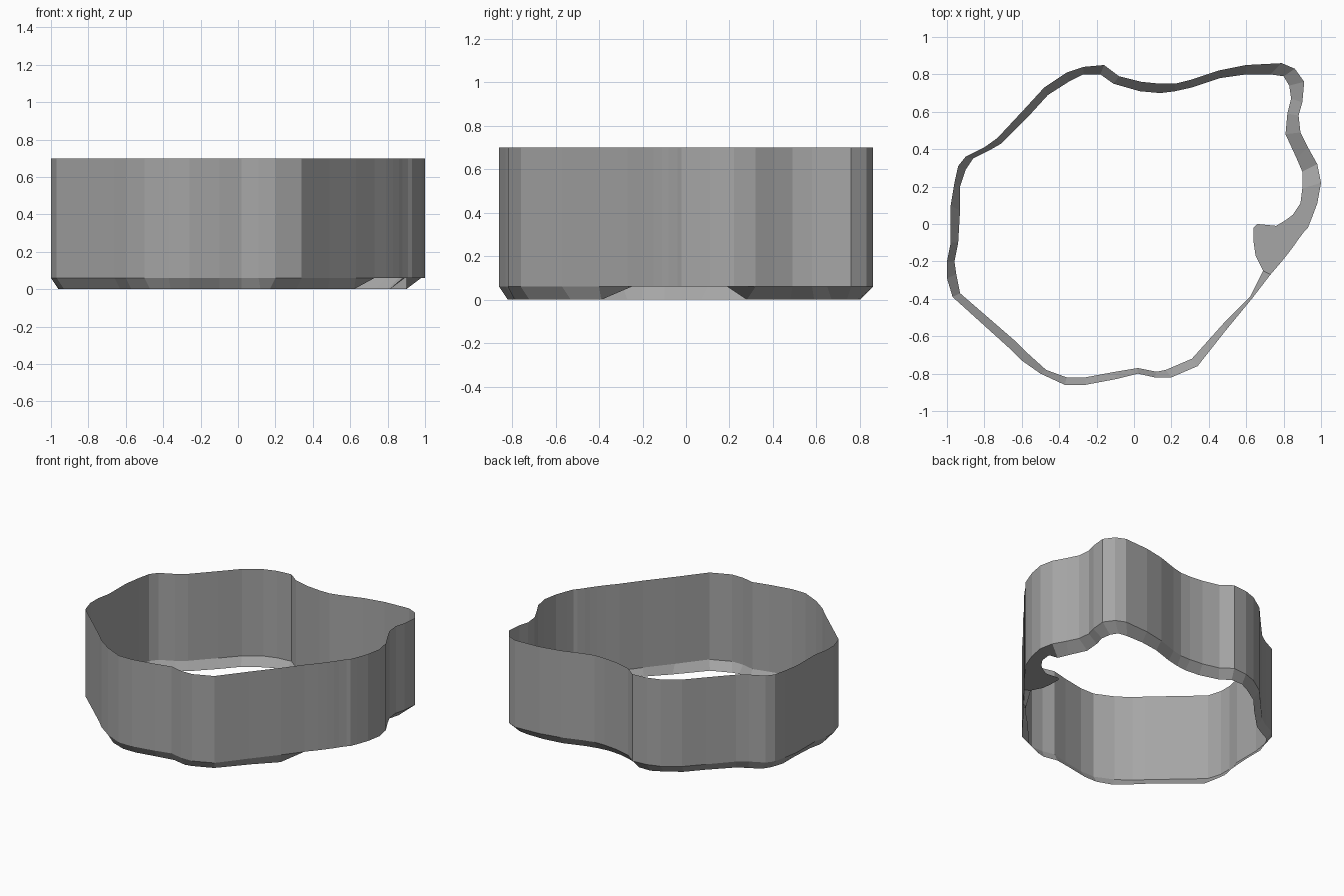
import bpy
import bmesh

cube = bpy.data.objects.get("Cube")
if cube:
    bpy.data.objects.remove(cube, do_unlink=True)

TOP, SHOULDER, FLOOR = 0.70, 0.06, 0.0

# Outline of the wall, counter-clockwise, in hundredths of a unit
wall_outline = [
    (34, -76), (49, -57), (63, -40), (73, -27), (79, -20), (83, -15), (86, -11),
    (88, -8), (91, -4), (93, -2), (95, 3), (98, 11), (100, 22), (98, 32),
    (93, 41), (89, 49), (88, 58), (90, 65), (91, 76), (86, 83), (79, 86),
    (60, 85), (45, 82), (30, 77), (22, 75), (14, 75), (4, 76), (-8, 79),
    (-16, 85), (-27, 84), (-36, 81), (-48, 73), (-59, 61), (-73, 46), (-80, 41),
    (-90, 36), (-94, 31), (-96, 22), (-98, 10), (-98, -10), (-100, -20),
    (-100, -29), (-97, -39), (-66, -67), (-60, -73), (-50, -80), (-37, -86),
    (-26, -86), (-10, -83), (2, -80), (11, -82), (20, -82),
]

# Matching inner edge of the bottom lip
lip_outline = [
    (31, -72), (48, -53), (62, -39), (69, -25), (65, -17), (64, -10), (64, -2),
    (66, 0), (76, -1), (81, 2), (85, 5), (89, 11), (90, 19), (90, 28),
    (87, 35), (81, 48), (82, 59), (84, 67), (83, 74), (80, 79), (73, 80),
    (60, 80), (46, 78), (31, 73), (22, 71), (14, 70), (3, 71), (-11, 75),
    (-18, 80), (-27, 80), (-35, 76), (-46, 69), (-56, 58), (-71, 43), (-78, 39),
    (-86, 35), (-90, 29), (-93, 20), (-93, 7), (-94, -10), (-96, -20),
    (-95, -27), (-93, -37), (-63, -63), (-57, -69), (-47, -78), (-36, -82),
    (-26, -82), (-10, -79), (2, -77), (12, -79), (17, -78),
]


def lip_height(x, y):
    """The lip is level with the shoulder along the tab on the left side."""
    return SHOULDER if x > 60 and -30 < y < 22 else FLOOR


def make_band(name, lower, upper, material):
    """Join two matching closed loops with a band of quads."""
    bm = bmesh.new()
    low = [bm.verts.new(p) for p in lower]
    high = [bm.verts.new(p) for p in upper]
    count = len(low)
    for i in range(count):
        j = (i + 1) % count
        bm.faces.new((low[i], low[j], high[j], high[i]))
    mesh = bpy.data.meshes.new(name)
    bm.to_mesh(mesh)
    bm.free()
    mesh.materials.append(material)
    obj = bpy.data.objects.new(name, mesh)
    bpy.context.collection.objects.link(obj)
    return obj


def ring(outline, height):
    return [(x / 100, y / 100, height) for x, y in outline]


grey = bpy.data.materials.new("plain_grey")
grey.use_nodes = True
colour = (0.38, 0.38, 0.38, 1)
grey.diffuse_color = colour
grey.node_tree.nodes["Principled BSDF"].inputs["Base Color"].default_value = colour

# Upright open wall
make_band("wall", ring(wall_outline, SHOULDER), ring(wall_outline, TOP), grey)

# Sloping lip under the wall, with the flat tab
lip_edge = [(x / 100, y / 100, lip_height(x, y)) for x, y in lip_outline]
make_band("bottom_lip", lip_edge, ring(wall_outline, SHOULDER), grey)
